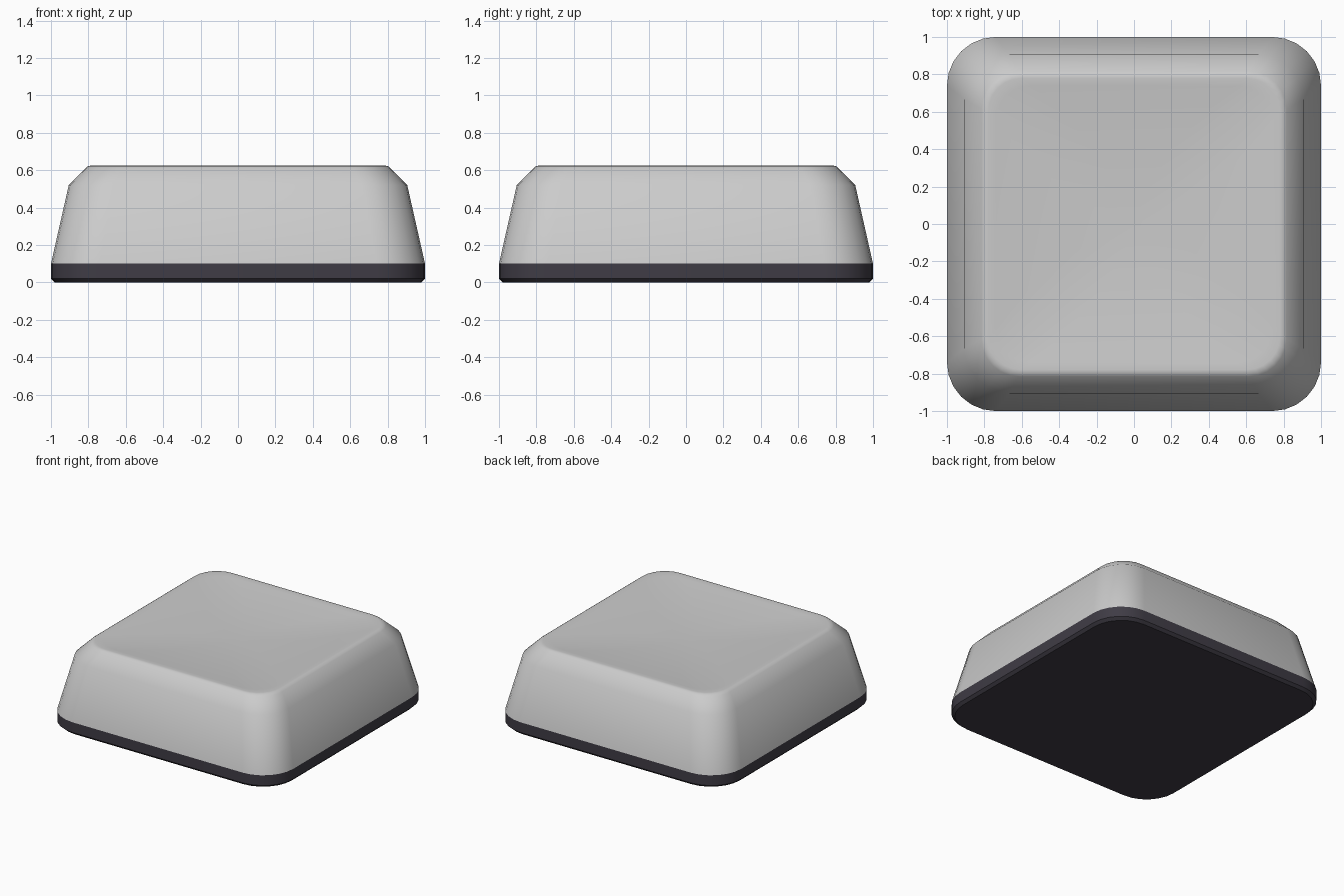
import bpy, bmesh, math

if "Cube" in bpy.data.objects:
    bpy.data.objects.remove(bpy.data.objects["Cube"])

SEG = 6  # segments per rounded corner


def ring(bm, half, radius, z):
    """Rounded square outline at height z."""
    verts = []
    for q in range(4):
        for i in range(SEG + 1):
            a = math.pi / 2 * (q + i / SEG)
            mid = math.pi / 2 * q + math.pi / 4
            cx = math.copysign(half - radius, math.cos(mid))
            cy = math.copysign(half - radius, math.sin(mid))
            verts.append(bm.verts.new((cx + radius * math.cos(a),
                                       cy + radius * math.sin(a), z)))
    return verts


def loft(name, sections, centre_top=None, angle=30):
    """Skin rounded squares (half width, corner radius, z), bottom to top."""
    bm = bmesh.new()
    rings = [ring(bm, *s) for s in sections]
    for a, b in zip(rings, rings[1:]):
        n = len(a)
        for i in range(n):
            j = (i + 1) % n
            bm.faces.new((a[i], a[j], b[j], b[i]))
    bm.faces.new(rings[0][::-1])
    top = rings[-1]
    if centre_top is None:
        bm.faces.new(top)
    else:
        c = bm.verts.new((0, 0, centre_top))
        for i in range(len(top)):
            bm.faces.new((top[i], top[(i + 1) % len(top)], c))
    bmesh.ops.recalc_face_normals(bm, faces=bm.faces)
    mesh = bpy.data.meshes.new(name)
    bm.to_mesh(mesh)
    bm.free()
    ob = bpy.data.objects.new(name, mesh)
    bpy.context.collection.objects.link(ob)
    bpy.ops.object.select_all(action='DESELECT')
    ob.select_set(True)
    bpy.context.view_layer.objects.active = ob
    bpy.ops.object.shade_smooth_by_angle(angle=math.radians(angle))
    return ob


# Tapered cap: side wall, chamfer, soft rim
cap = [(1.0, 0.26, 0.10), (0.905, 0.24, 0.52), (0.815, 0.20, 0.612),
       (0.80, 0.19, 0.623), (0.78, 0.18, 0.625)]
# Shallow dished top
DEPTH = 0.045
for k in (0.74, 0.66, 0.55, 0.42, 0.28, 0.14):
    t = k / 0.78
    cap.append((k, 0.18 * t + k * 0.5 * (1 - t), 0.625 - DEPTH * (1 - t * t)))
loft("key_cap", cap, centre_top=0.625 - DEPTH, angle=35)

# Dark base band with a small bottom bevel
base = loft("base_band", [(0.98, 0.25, 0.0), (1.0, 0.26, 0.02), (1.0, 0.26, 0.10)])
dark = bpy.data.materials.new("dark_base")
dark.diffuse_color = (0.05, 0.045, 0.06, 1)
dark.use_nodes = True
dark.node_tree.nodes["Principled BSDF"].inputs["Base Color"].default_value = dark.diffuse_color
base.data.materials.append(dark)
